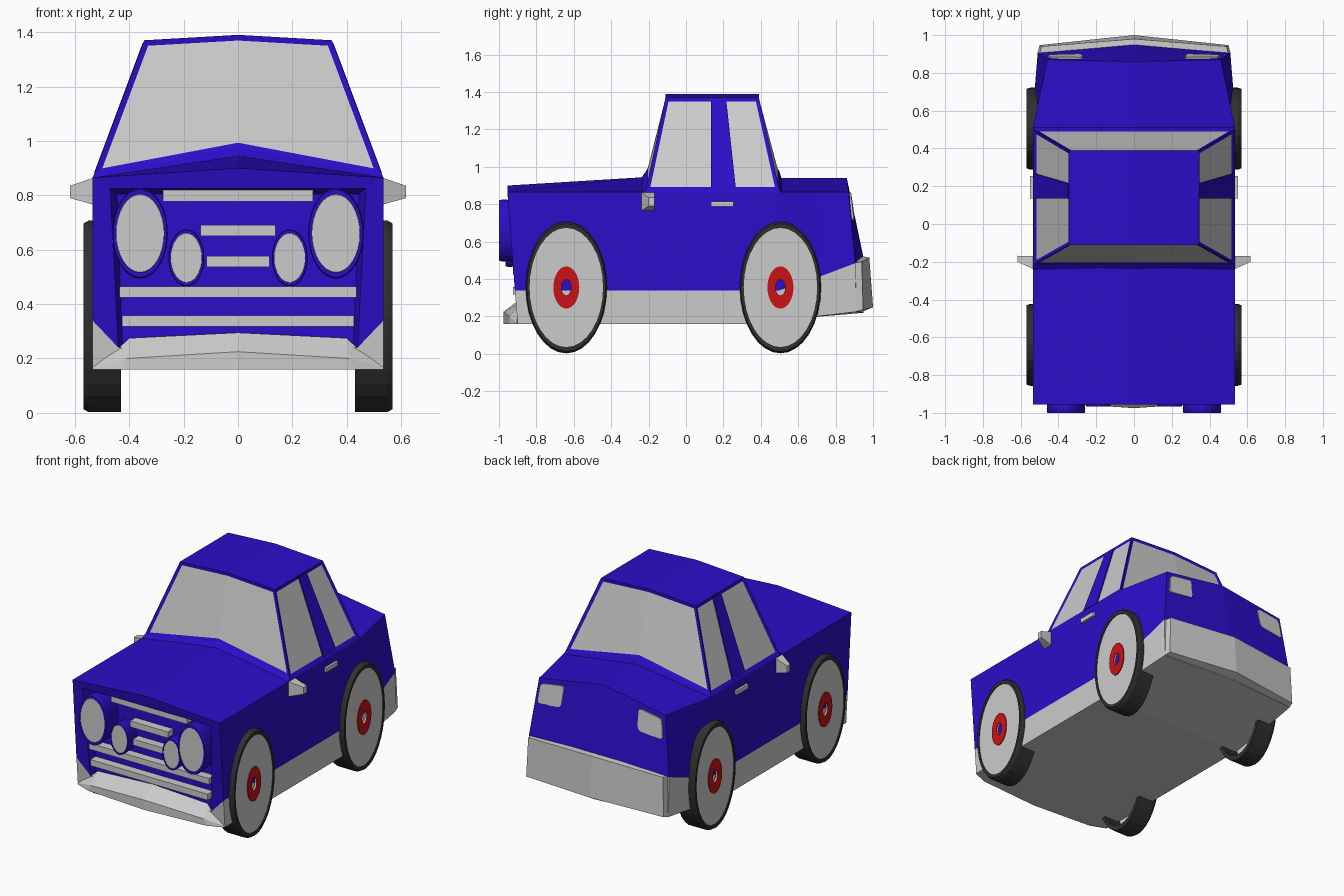
import bpy, bmesh
from math import sin, cos, pi
from mathutils import Vector

if "Cube" in bpy.data.objects:
    bpy.data.objects.remove(bpy.data.objects["Cube"])


def material(name, rgb):
    m = bpy.data.materials.new(name)
    m.diffuse_color = (*rgb, 1)
    m.use_nodes = True
    m.node_tree.nodes["Principled BSDF"].inputs["Base Color"].default_value = m.diffuse_color
    return m


BLUE = material("blue_paint", (0.025, 0.004, 0.58))
RED = material("red_hub", (0.6, 0.006, 0.008))
RUBBER = material("rubber", (0.03, 0.03, 0.03))
GREY = material("grey", (0.7, 0.7, 0.7))


def build(name, verts, faces, mats=(), grey_faces=(), mirror=False, edit=None):
    """Mesh from points and faces, optionally mirrored over x = 0 and welded."""
    bm = bmesh.new()
    for side in ((1, -1) if mirror else (1,)):
        vs = [bm.verts.new((side * x, y, z)) for x, y, z in verts]
        for i, f in enumerate(faces):
            bm.faces.new([vs[k] for k in f]).material_index = int(i in grey_faces)
    bmesh.ops.remove_doubles(bm, verts=bm.verts, dist=1e-4)
    bmesh.ops.recalc_face_normals(bm, faces=bm.faces)
    if edit:
        edit(bm)
    me = bpy.data.meshes.new(name)
    bm.to_mesh(me)
    bm.free()
    for m in mats:
        me.materials.append(m)
    ob = bpy.data.objects.new(name, me)
    bpy.context.collection.objects.link(ob)
    return ob


def skin(rows, cols, closed=False):
    """Quads joining consecutive rows of points."""
    n = cols if closed else cols - 1
    return [(r * cols + c, r * cols + (c + 1) % cols,
             (r + 1) * cols + (c + 1) % cols, (r + 1) * cols + c)
            for r in range(rows - 1) for c in range(n)]


def lathe(name, profile, center, ra, rz, axis, sign=1, mats=(), n=32, closed=True):
    """Elliptical turned shape: profile is (radius fraction, distance along axis)."""
    pts = []
    for i in range(n + 1):
        a = 2 * pi * i / n
        for r, d in profile:
            h, z = r * ra * cos(a), center[1] + r * rz * sin(a)
            pts.append((sign * d, center[0] + h, z) if axis == 'X' else (center[0] + h, d, z))
    return build(name, pts, skin(n + 1, len(profile), closed), mats)


def prism(name, front, back, mats=()):
    n = len(front)
    return build(name, front + back, skin(2, n, True) +
                 [tuple(range(n)), tuple(range(n, 2 * n))], mats)


def box(name, x0, x1, y0, y1, z0, z1, mats=()):
    ring = [(x0, z0), (x1, z0), (x1, z1), (x0, z1)]
    return prism(name, [(x, y0, z) for x, z in ring], [(x, y1, z) for x, z in ring], mats)


# Lower body: half stations of floor centre, sill, seam, shoulder, ridge
stations = [
    [(0, -.90, .16), (.535, -.90, .16), (.535, -.915, .34), (.535, -.955, .865), (0, -.955, .90)],
    [(0, -.22, .16), (.535, -.22, .16), (.535, -.22, .34), (.535, -.22, .865), (0, -.22, .945)],
    [(0, .36, .16), (.535, .36, .16), (.535, .5, .34), (.535, .51, .865), (0, .51, .94)],
    [(0, .72, .20), (.522, .72, .203), (.525, .72, .415), (.495, .70, .865), (0, .70, .94)],
    [(0, .95, .22), (.51, .91, .225), (.51, .905, .485), (.46, .87, .865), (0, .86, .94)],
]
pts = sum(stations, [])
faces = skin(5, 5)
grey = [i for i in range(len(faces)) if i % 4 < 2]
# rear panel
pts.append((0, .95, .51))
faces += [(23, 24, 25, 22), (22, 25, 20, 21)]
grey.append(len(faces) - 1)
# recessed grille opening
o = len(pts)
pts += [(0, -.945, .825), (.47, -.945, .825), (.44, -.905, .24), (0, -.905, .24),
        (0, -.87, .805), (.445, -.87, .805), (.425, -.87, .25), (0, -.87, .25)]
k = len(faces)
faces += [(2, o + 2, 1), (1, o + 2, o + 3, 0), (4, o, o + 1, 3), (3, o + 1, o + 2, 2),
          (o, o + 4, o + 5, o + 1), (o + 1, o + 5, o + 6, o + 2),
          (o + 2, o + 6, o + 7, o + 3), (o + 4, o + 5, o + 6, o + 7)]
grey += [k, k + 1]
build("car_body", pts, faces, (BLUE, GREY), grey, mirror=True)

# Cabin with inset windows
rings = [
    [(0, -.24, .94), (.535, -.24, .865), (.535, .51, .865), (0, .51, .94)],
    [(0, -.215, .975), (.53, -.215, .875), (.53, .50, .875), (0, .50, .975)],
    [(0, -.11, 1.39), (.345, -.11, 1.37), (.345, .39, 1.37), (0, .39, 1.39)],
]


def cut_windows(bm):
    mid = [(f, f.calc_center_median()) for f in bm.faces]
    mid = [(f, c) for f, c in mid if 1.0 < c.z < 1.3]
    for test in (lambda c: c.y < 0, lambda c: c.y > .35,
                 lambda c: 0 < c.y < .35 and c.x > 0, lambda c: 0 < c.y < .35 and c.x < 0):
        glass = [f for f, c in mid if test(c)]
        bmesh.ops.inset_region(bm, faces=glass, thickness=.02, depth=-.006,
                               use_boundary=True, use_even_offset=True)
        for f in glass:
            f.material_index = 1


build("cabin", sum(rings, []), skin(3, 4) + [(8, 9, 10, 11)], (BLUE, GREY),
      mirror=True, edit=cut_windows)


def side_x(z):
    return .53 + (z - .875) * (.345 - .53) / .495


for s, side in ((1, "right"), (-1, "left")):
    # Door pillar, handle and mirror
    pillar = [(.135, .88), (.267, .88), (.215, 1.36), (.135, 1.36)]
    prism(side + "_door_pillar", [(s * (side_x(z) + .002), y, z) for y, z in pillar],
          [(s * (side_x(z) - .02), y, z) for y, z in pillar], (BLUE,))
    box(side + "_door_handle", s * .53, s * .55, .135, .255, .787, .815)
    prism(side + "_mirror",
          [(s * .53, y, z) for y, z in ((-.24, .765), (-.17, .765), (-.17, .865), (-.24, .865))],
          [(s * .618, y, z) for y, z in ((-.20, .79), (-.168, .79), (-.168, .835), (-.20, .835))])

    # Headlights: coloured housing with a grey lens
    for label, x, z, rx, rz, y in (("outer", .36, .66, .102, .166, -1.0),
                                   ("inner", .19, .57, .066, .105, -.965)):
        lathe(f"{side}_{label}_lamp_housing",
              [(.95, -.865), (1, y + .02), (.97, y), (.87, y), (.87, y + .008), (0, y + .008)],
              (s * x, z), rx, rz, 'Y', mats=(BLUE,), closed=False)
        lathe(f"{side}_{label}_lamp_lens", [(.87, y + .006), (.86, y + .002), (0, y + .002)],
              (s * x, z), rx, rz, 'Y', closed=False)

    # Tail light: rounded rectangle laid on the rear panel
    a, b, c, d = map(Vector, ((0, .86, .94), (.46, .87, .865), (.51, .905, .485), (0, .95, .51)))
    outline = []
    for i, (cu, cv) in enumerate(((1, 1), (-1, 1), (-1, -1), (1, -1))):
        for j in range(4):
            t = pi / 2 * (i + j / 3)
            u = .765 + cu * .14 + .045 * cos(t)
            v = .25 + cv * .115 + .055 * sin(t)
            outline.append(a.lerp(b, u).lerp(d.lerp(c, u), v))
    prism(side + "_tail_light", [(s * p.x, p.y + .012, p.z + .002) for p in outline],
          [(s * p.x, p.y - .01, p.z) for p in outline])

    # Wheels: hollow tyre, ring disc and red hub, all taller than long
    for end, y in (("front", -.64), ("rear", .505)):
        for part, prof, mats in (
                ("tyre", [(1, .43), (1, .55), (.97, .568), (.905, .568), (.905, .43)], (RUBBER,)),
                ("wheel_disc", [(.91, .552), (.91, .562), (.12, .562), (.12, .552)], ()),
                ("hub", [(.32, .56), (.32, .568), (.12, .568), (.12, .56)], (RED,))):
            lathe(f"{end}_{side}_{part}", prof, (y, .355), .217, .352, 'X', s, mats)

# Grille bars
for i, (z, w, h) in enumerate(((.80, .275, .022), (.67, .137, .02), (.556, .116, .02),
                               (.444, .435, .02), (.338, .427, .02))):
    box(f"grille_bar_{i + 1}", -w, w, -.925, -.865, z - h, z + h)

# Front bumper: shallow chevron shelf
front = [(0, -.88, .16), (0, -.975, .16), (0, -.975, .225), (0, -.885, .295),
         (.43, -.88, .16), (.43, -.945, .16), (.41, -.945, .20), (.40, -.885, .275),
         (.52, -.89, .16), (.533, -.905, .16), (.533, -.905, .168), (.437, -.90, .24)]
build("front_bumper", front, skin(3, 4, True) + [(8, 9, 10, 11)], mirror=True)

# Rear bumper: pointed in plan, wrapping the corners
rear = [(0, .93, .525), (0, .98, .515), (0, 1.0, .25), (0, .93, .22),
        (.50, .90, .487), (.49, .94, .492), (.50, .947, .235), (.51, .905, .225)]
build("rear_bumper", rear, skin(2, 4, True) + [(4, 5, 6, 7)], mirror=True)
